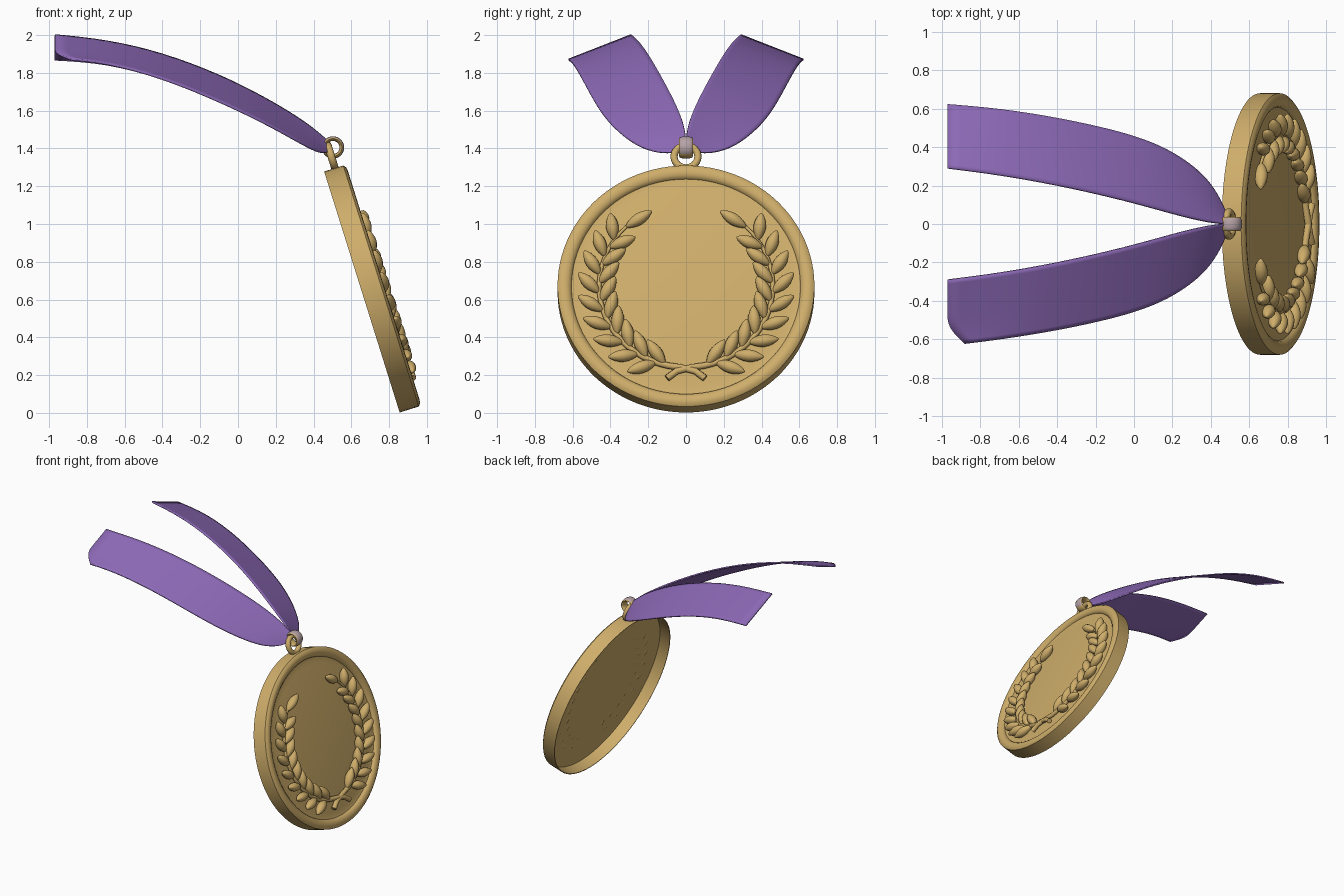
import bpy, bmesh, math
from mathutils import Matrix, Vector

cube = bpy.data.objects.get("Cube")
if cube:
    bpy.data.objects.remove(cube)


def material(name, rgb):
    m = bpy.data.materials.new(name)
    m.use_nodes = True
    m.diffuse_color = (*rgb, 1)
    m.node_tree.nodes["Principled BSDF"].inputs["Base Color"].default_value = (*rgb, 1)
    return m


GOLD = material("gold", (0.62, 0.42, 0.145))
PURPLE = material("purple", (0.27, 0.145, 0.48))
MAUVE = material("mauve", (0.47, 0.36, 0.38))

# Leaning medal frame: local x is across, local y is up the disc, local z is out of its face
# The disc is very slightly wider than tall
TILT = math.radians(17.4)
up = Vector((-math.sin(TILT), 0, math.cos(TILT))) * 0.983
out = Vector((math.cos(TILT), 0, math.sin(TILT)))
MEDAL = Matrix((Vector((0, 1, 0)), up, out)).transposed().to_4x4()
MEDAL.translation = (0.656, 0, 0.64)


def finish(bm, name, mat, matrix=None, angle=40):
    bmesh.ops.remove_doubles(bm, verts=bm.verts, dist=1e-5)
    bmesh.ops.recalc_face_normals(bm, faces=bm.faces)
    mesh = bpy.data.meshes.new(name)
    bm.to_mesh(mesh)
    bm.free()
    mesh.materials.append(mat)
    obj = bpy.data.objects.new(name, mesh)
    bpy.context.collection.objects.link(obj)
    if matrix is not None:
        obj.matrix_world = matrix
    bpy.ops.object.select_all(action="DESELECT")
    obj.select_set(True)
    bpy.context.view_layer.objects.active = obj
    bpy.ops.object.shade_smooth_by_angle(angle=math.radians(angle))
    return obj


def lathe(name, profile, mat, matrix, steps=96, closed=False):
    bm = bmesh.new()
    pts = [bm.verts.new((r, 0, h)) for r, h in profile]
    pairs = list(zip(pts, pts[1:] + pts[:1]))
    edges = [bm.edges.new(p) for p in (pairs if closed else pairs[:-1])]
    bmesh.ops.spin(bm, geom=pts + edges, cent=(0, 0, 0), axis=(0, 0, 1),
                   angle=2 * math.pi, steps=steps, use_merge=False)
    return finish(bm, name, mat, matrix)


# Medal disc: rounded rim, shallow sunken field and hollow back
lathe("medal_disc", [(0, 0.097), (0.55, 0.097), (0.58, 0.093), (0.606, 0.096),
                     (0.61, 0.106), (0.625, 0.117), (0.645, 0.121), (0.665, 0.118),
                     (0.68, 0.106), (0.68, 0), (0.674, 0), (0.67, 0.088),
                     (0.55, 0.088), (0, 0.092)], GOLD, MEDAL)

# Laurel wreath: two mirrored branches of pointed leaves
STEM_R = 0.46


def on_stem(t):
    return Vector((STEM_R * math.sin(t), -STEM_R * math.cos(t), 0.108))


def add_leaf(bm, base, heading, length, width):
    leaf = bmesh.ops.create_uvsphere(bm, u_segments=12, v_segments=10, radius=1)["verts"]
    spin = Matrix.Rotation(heading, 3, "Z") @ Matrix.Rotation(-0.14, 3, "Y")
    for v in leaf:
        along = v.co.z
        taper = 1 - 0.4 * along ** 2
        p = Vector(((along + 1) * length / 2, v.co.x * width * taper, v.co.y * 0.036 * taper))
        v.co = base + spin @ p


bm = bmesh.new()
for i in range(9):
    for side in (-1, 1):
        t = math.radians(17 + 13 * i + 3 * side)
        add_leaf(bm, on_stem(t), t - side * math.radians(41), 0.167 - 0.002 * i, 0.034)
t = math.radians(136)
add_leaf(bm, on_stem(t), t + 0.22, 0.165, 0.033)
branch = bm.verts[:] + bm.edges[:] + bm.faces[:]
copy = bmesh.ops.duplicate(bm, geom=branch)["geom"]
for v in copy:
    if isinstance(v, bmesh.types.BMVert):
        v.co.x *= -1
finish(bm, "laurel_leaves", GOLD, MEDAL, 60)

for side, name in ((1, "left_stem"), (-1, "right_stem")):
    path = [Vector((-0.1, -0.525, 0.12)), Vector((-0.05, -0.485, 0.12)),
            Vector((0.03, -0.462, 0.115))]
    path += [on_stem(math.radians(a)) for a in range(12, 142, 6)]
    curve = bpy.data.curves.new(name, "CURVE")
    curve.dimensions = "3D"
    curve.bevel_depth = 0.016
    curve.bevel_resolution = 2
    curve.use_fill_caps = True
    spline = curve.splines.new("POLY")
    spline.points.add(len(path) - 1)
    for i, (point, p) in enumerate(zip(spline.points, path)):
        point.co = (side * p.x, p.y, p.z, 1)
        point.radius = 1.2 - 0.7 * i / len(path)
    curve.materials.append(GOLD)
    stem = bpy.data.objects.new(name, curve)
    stem.matrix_world = MEDAL
    bpy.context.collection.objects.link(stem)


def circle(radius, tube_r, tube_h, count=12):
    return [(radius + tube_r * math.cos(2 * math.pi * k / count),
             tube_h * math.sin(2 * math.pi * k / count)) for k in range(count)]


# Hanging loop standing in the plane of the disc
lathe("hanging_loop", circle(0.063, 0.019, 0.02), GOLD,
      MEDAL @ Matrix.Translation((0, 0.745, 0.06)), 40, True)

# Wide connecting ring around the loop, mauve on its outer upper face
ring = lathe("connecting_ring", circle(0.047, 0.012, 0.037), GOLD,
             Matrix.Translation((0.503, 0, 1.405)) @ Matrix.Rotation(math.pi / 2, 4, "X"),
             40, True)
ring.data.materials.append(MAUVE)
for face in ring.data.polygons:
    r = Vector((face.center.x, face.center.y, 0))
    if r.length > 0.05 and face.normal.dot(r) > 0 and r.x + r.y > 0.01:
        face.material_index = 1

# Ribbon: two strips swept back from the ring, the right one with a clipped end corner
# (x, inner y, inner z, outer y, outer z)
rows = [(-0.97, 0.29, 2.0, 0.622, 1.87), (-0.7, 0.256, 1.974, 0.6, 1.855),
        (-0.4, 0.203, 1.905, 0.553, 1.775), (-0.1, 0.136, 1.79, 0.488, 1.65),
        (0.1, 0.082, 1.69, 0.425, 1.555), (0.25, 0.04, 1.605, 0.345, 1.475),
        (0.38, 0.01, 1.52, 0.24, 1.4), (0.455, 0.002, 1.455, 0.115, 1.37),
        (0.485, 0.0, 1.43, 0.035, 1.385)]
COLUMNS = 4
for side, name in ((1, "left_ribbon"), (-1, "right_ribbon")):
    bm = bmesh.new()
    grid = []
    for x, yi, zi, yo, zo in rows:
        a, b = Vector((x, side * yi, zi)), Vector((x, side * yo, zo))
        grid.append([bm.verts.new(a.lerp(b, k / COLUMNS)) for k in range(COLUMNS + 1)])
    if side < 0:
        grid[0][-1].co.x += 0.09
    for r0, r1 in zip(grid, grid[1:]):
        for k in range(COLUMNS):
            bm.faces.new((r0[k], r0[k + 1], r1[k + 1], r1[k]))
    ribbon = finish(bm, name, PURPLE, None, 60)
    smooth = ribbon.modifiers.new("smooth", "SUBSURF")
    smooth.levels = smooth.render_levels = 2
    smooth.boundary_smooth = "PRESERVE_CORNERS"
    thick = ribbon.modifiers.new("thickness", "SOLIDIFY")
    thick.thickness = 0.01
    thick.offset = 0
